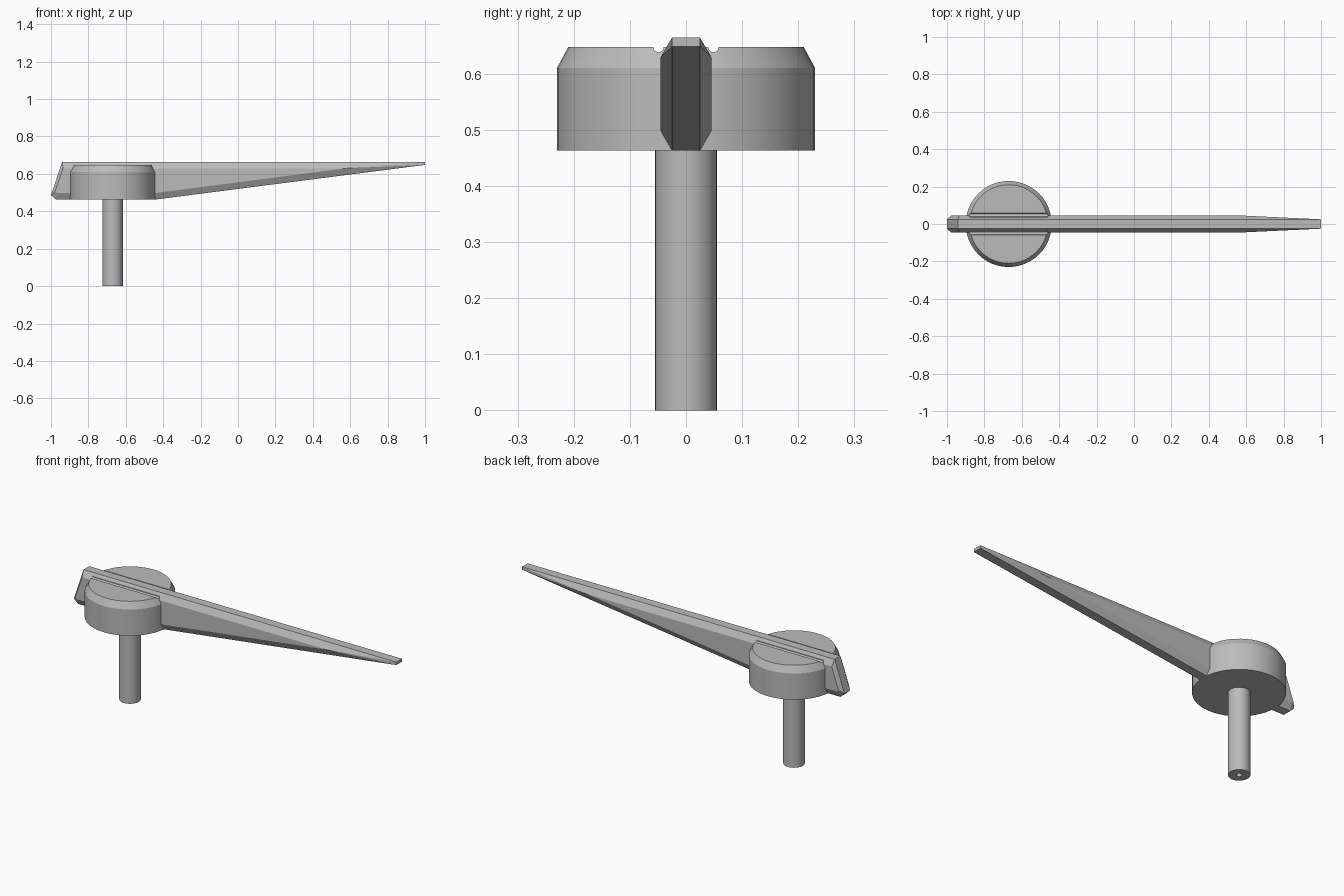
import bpy, bmesh, math
from mathutils import Matrix

cube = bpy.data.objects.get("Cube")
if cube:
    bpy.data.objects.remove(cube)

HUB_X = -0.67

grey = bpy.data.materials.new("plain grey")
grey.use_nodes = True
colour = (0.5, 0.5, 0.5, 1)
grey.diffuse_color = colour
grey.node_tree.nodes["Principled BSDF"].inputs["Base Color"].default_value = colour


def finish(name, bm, smooth=None):
    bmesh.ops.recalc_face_normals(bm, faces=bm.faces)
    mesh = bpy.data.meshes.new(name)
    bm.to_mesh(mesh)
    bm.free()
    mesh.materials.append(grey)
    obj = bpy.data.objects.new(name, mesh)
    bpy.context.collection.objects.link(obj)
    if smooth:
        bpy.ops.object.select_all(action="DESELECT")
        obj.select_set(True)
        bpy.context.view_layer.objects.active = obj
        bpy.ops.object.shade_smooth_by_angle(angle=math.radians(smooth))
    return obj


def lathe(name, profile, sides):
    """Spin (radius, z) points about the hub axis; radius 0 closes an end."""
    bm = bmesh.new()
    verts = [bm.verts.new((HUB_X + r, 0, z)) for r, z in profile]
    edges = [bm.edges.new(pair) for pair in zip(verts, verts[1:])]
    bmesh.ops.spin(bm, geom=verts + edges, cent=(HUB_X, 0, 0), axis=(0, 0, 1),
                   angle=math.tau, steps=sides)
    bmesh.ops.remove_doubles(bm, verts=bm.verts, dist=0.0001)
    return finish(name, bm, 25)


# Shaft with a small centre hole in its lower end
lathe("shaft", [(0, 0.03), (0.014, 0.03), (0.014, 0), (0.055, 0), (0.055, 0.47), (0, 0.47)], 32)

# Round hub with a chamfered top rim
hub = lathe("hub", [(0, 0.463), (0.23, 0.463), (0.23, 0.61), (0.21, 0.647), (0, 0.647)], 48)

# Shallow round grooves across the hub top, one along each side of the blade
bm = bmesh.new()
for side in (-1, 1):
    place = Matrix.Translation((HUB_X, side * 0.049, 0.647)) @ Matrix.Rotation(math.pi / 2, 4, "Y")
    bmesh.ops.create_cone(bm, cap_ends=True, segments=16, radius1=0.009, radius2=0.009,
                          depth=0.6, matrix=place)
cutter = finish("groove_cutter", bm)
cutter.hide_render = True
cutter.hide_set(True)
cutter.display_type = "WIRE"
cut = hub.modifiers.new("grooves", "BOOLEAN")
cut.operation = "DIFFERENCE"
cut.solver = "EXACT"
cut.object = cutter

# Pointer blade: a narrow outline and a wider, inset outline, wrapped as one chamfered wedge
narrow = [(-0.975, 0.463), (-1, 0.487), (-0.94, 0.664), (1, 0.664), (1, 0.648), (-0.44, 0.463)]
wide = [(-0.965, 0.498), (-0.978, 0.507), (-0.935, 0.63), (0.58, 0.63), (-0.44, 0.498)]
bm = bmesh.new()
for outline, half_width in ((narrow, 0.025), (wide, 0.045)):
    for side in (-1, 1):
        for x, z in outline:
            bm.verts.new((x, side * half_width, z))
bmesh.ops.convex_hull(bm, input=bm.verts)
bmesh.ops.dissolve_limit(bm, angle_limit=math.radians(1), verts=bm.verts, edges=bm.edges)
finish("pointer_blade", bm)
